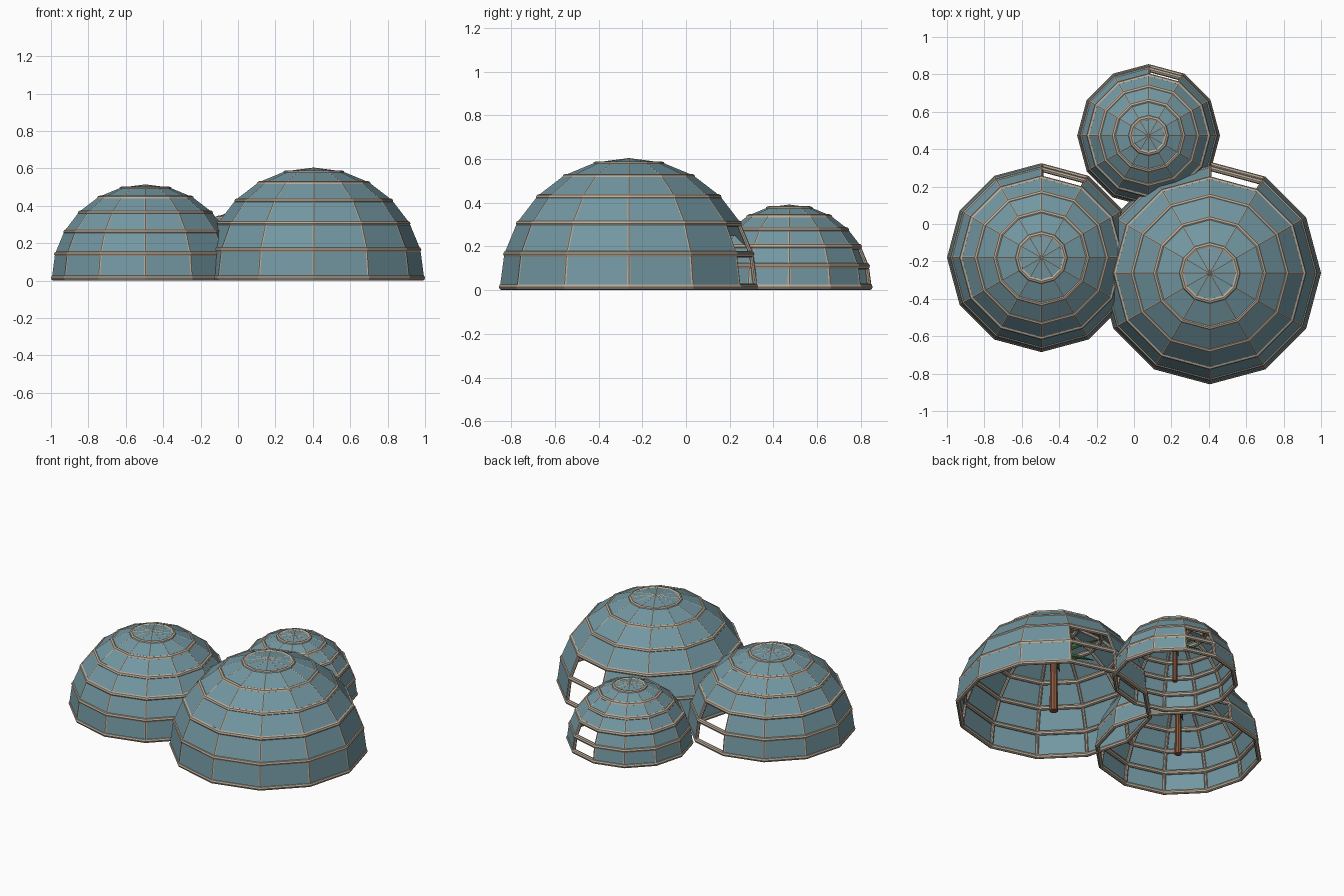
import bpy, bmesh
from math import sin, cos, pi, radians
from mathutils import Vector, Matrix

if "Cube" in bpy.data.objects:
    bpy.data.objects.remove(bpy.data.objects["Cube"])

SIDES, ROWS = 12, 6
BEAM, RIB, SKIN = 0.015, 0.010, 0.009


def material(name, rgb):
    m = bpy.data.materials.new(name)
    m.diffuse_color = (*rgb, 1)
    m.use_nodes = True
    m.node_tree.nodes["Principled BSDF"].inputs["Base Color"].default_value = m.diffuse_color
    return m


GLASS = material("panel_blue", (0.17, 0.31, 0.36))
TAN = material("beam_tan", (0.48, 0.40, 0.31))
BROWN = material("trunk_brown", (0.25, 0.10, 0.05))
GREEN = material("leaf_green", (0.06, 0.17, 0.05))


def dome_point(c, r, col, row):
    a, e = 2 * pi * col / SIDES, radians(90) * row / ROWS
    return Vector((c[0] + r * cos(e) * cos(a), c[1] + r * cos(e) * sin(a), BEAM + r * sin(e)))


def mesh_object(name, bm, mat):
    me = bpy.data.meshes.new(name)
    bm.to_mesh(me)
    bm.free()
    me.materials.append(mat)
    ob = bpy.data.objects.new(name, me)
    bpy.context.collection.objects.link(ob)
    return ob


def tubes(name, paths, radius, mat, cyclic):
    cu = bpy.data.curves.new(name, 'CURVE')
    cu.dimensions = '3D'
    cu.bevel_depth = radius
    cu.bevel_resolution = 2
    cu.use_fill_caps = True
    for pts in paths:
        sp = cu.splines.new('POLY')
        sp.points.add(len(pts) - 1)
        for p, co in zip(sp.points, pts):
            p.co = (*co, 1)
        sp.use_cyclic_u = cyclic
        sp.use_smooth = False
    cu.materials.append(mat)
    ob = bpy.data.objects.new(name, cu)
    bpy.context.collection.objects.link(ob)
    bpy.ops.object.select_all(action='DESELECT')
    ob.select_set(True)
    bpy.context.view_layer.objects.active = ob
    bpy.ops.object.convert(target='MESH')


def cone(bm, a, b, r1, r2, segs):
    d = b - a
    m = Matrix.Translation((a + b) / 2) @ d.to_track_quat('Z', 'Y').to_matrix().to_4x4()
    bmesh.ops.create_cone(bm, cap_ends=True, segments=segs, radius1=r1, radius2=r2,
                          depth=d.length, matrix=m)


def greenhouse(label, c, r):
    # flat panels, with a two-row doorway left open at the back
    bm = bmesh.new()
    for row in range(ROWS):
        for col in range(SIDES):
            if col == 2 and row < 2:
                continue
            corners = [(col, row), (col + 1, row), (col + 1, row + 1), (col, row + 1)]
            if row == ROWS - 1:
                corners.pop()
            bm.faces.new([bm.verts.new(dome_point(c, r + SKIN, *k)) for k in corners])
    bmesh.ops.remove_doubles(bm, verts=bm.verts, dist=0.0005)
    mesh_object(label + "_dome_panels", bm, GLASS)

    # horizontal ring beams and upright ribs
    tubes(label + "_ring_beams", [[dome_point(c, r, i, row) for i in range(SIDES)]
                                  for row in range(ROWS)], BEAM, TAN, True)
    tubes(label + "_ribs", [[dome_point(c, r, i, row) for row in range(ROWS + 1)]
                            for i in range(SIDES)], RIB, TAN, False)

    # tree at the centre: trunk and radiating pointed leaves
    base, top = Vector((*c, 0)), Vector((*c, 0.70 * r))
    bm = bmesh.new()
    cone(bm, base, top, 0.045 * r, 0.036 * r, 10)
    mesh_object(label + "_tree_trunk", bm, BROWN)
    bm = bmesh.new()
    for i in range(7):
        a = 2 * pi * i / 7 + 0.3
        tip = top + Vector((cos(a), sin(a), 0.1)) * 0.48 * r
        cone(bm, top, tip, 0.05 * r, 0.004 * r, 6)
    mesh_object(label + "_tree_leaves", bm, GREEN)


greenhouse("large", (0.405, -0.262), 0.58)
greenhouse("medium", (-0.495, -0.18), 0.49)
greenhouse("small", (0.078, 0.473), 0.367)
